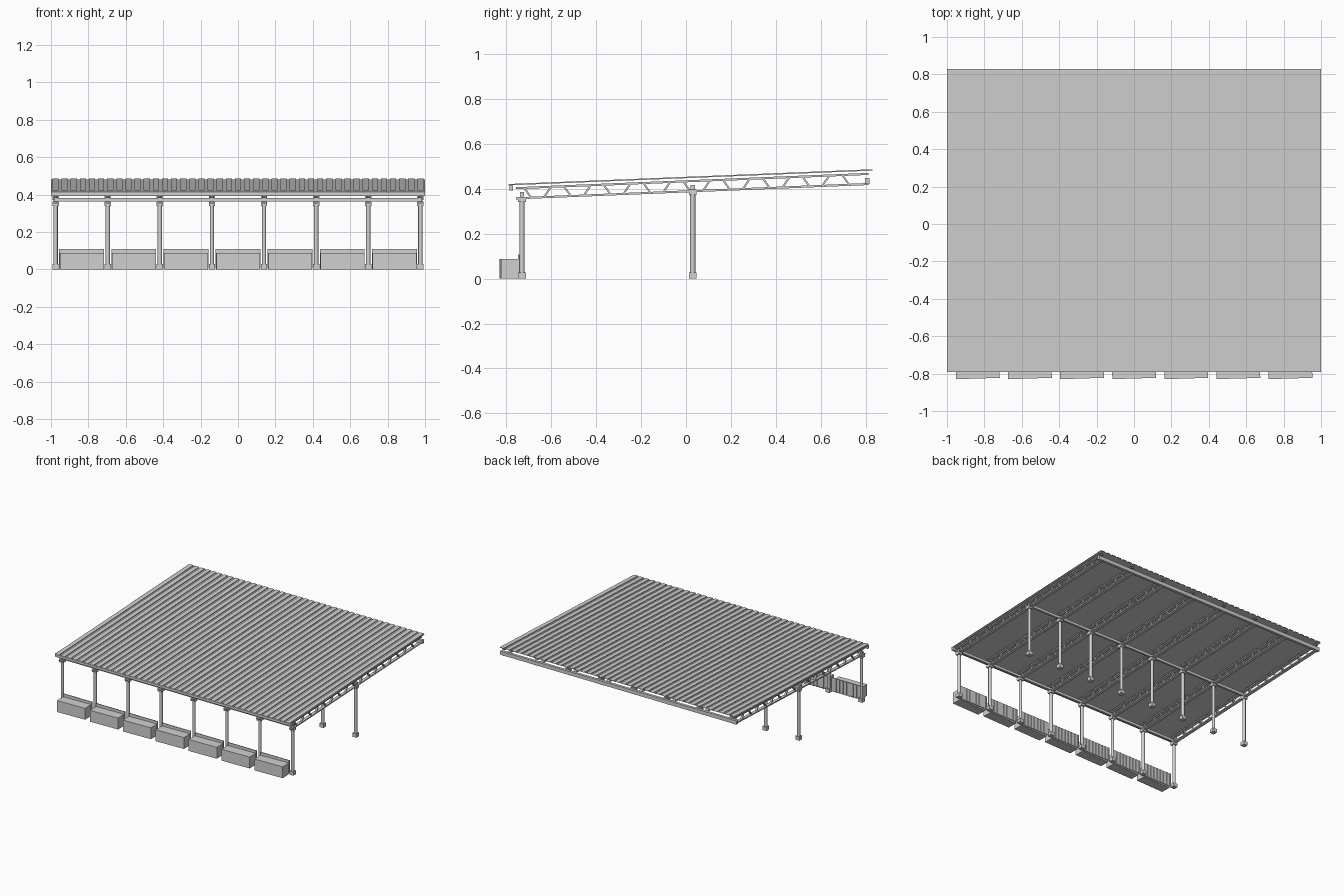
import bpy
import bmesh
import math
from mathutils import Vector, Matrix

if "Cube" in bpy.data.objects:
    bpy.data.objects.remove(bpy.data.objects["Cube"], do_unlink=True)

grey = bpy.data.materials.new("plain grey")
grey.use_nodes = True
colour = (0.64, 0.64, 0.64, 1)
grey.diffuse_color = colour
grey.node_tree.nodes["Principled BSDF"].inputs["Base Color"].default_value = colour

FRONT, BACK = -0.79, 0.83
POST_X = [-0.975 + i * 1.95 / 7 for i in range(8)]


def roof_z(y):
    return 0.415 + 0.0405 * (y - FRONT)


def finish(name, bm):
    mesh = bpy.data.meshes.new(name)
    bm.to_mesh(mesh)
    bm.free()
    mesh.materials.append(grey)
    obj = bpy.data.objects.new(name, mesh)
    bpy.context.collection.objects.link(obj)
    return obj


def box(bm, x0, x1, y0, y1, z0, z1):
    centre = Vector((x0 + x1, y0 + y1, z0 + z1)) / 2
    size = Matrix.Diagonal((x1 - x0, y1 - y0, z1 - z0, 1))
    bmesh.ops.create_cube(bm, size=1, matrix=Matrix.Translation(centre) @ size)


def block(bm, x, y, half, z0, z1):
    box(bm, x - half, x + half, y - half, y + half, z0, z1)


def bar(bm, a, b, width, depth):
    # square bar between two points that share the same x
    a, b = Vector(a), Vector(b)
    d = b - a
    turn = Matrix.Rotation(math.atan2(d.z, d.y), 4, 'X')
    size = Matrix.Diagonal((width, d.length, depth, 1))
    bmesh.ops.create_cube(bm, size=1, matrix=Matrix.Translation((a + b) / 2) @ turn @ size)


def slope_strip(bm, profile):
    # open strip along the roof slope, from a line of (x, height) points
    rows = [[bm.verts.new((x, y, roof_z(y) + h)) for x, h in profile] for y in (FRONT, BACK)]
    for i in range(len(profile) - 1):
        bm.faces.new((rows[0][i], rows[0][i + 1], rows[1][i + 1], rows[1][i]))


# Thin sloping roof sheet with raised straight-sided ribs
bm = bmesh.new()
slope_strip(bm, [(-1, 0), (1, 0)])
finish("roof_sheet", bm)
bm = bmesh.new()
ribs = 41
pitch = 2 / ribs
for i in range(ribs):
    x0 = -1 + (i + 0.16) * pitch
    x1 = x0 + 0.68 * pitch
    slope_strip(bm, [(x0, 0), (x0, 0.006), (x1, 0.006), (x1, 0)])
finish("roof_ribs", bm)

# Trusses: two chords and leaning web bars
y0, y1 = -0.757, 0.813
for n, x in enumerate(POST_X):
    bm = bmesh.new()
    for drop in (0.014, 0.059):
        bar(bm, (x, y0, roof_z(y0) - drop), (x, y1, roof_z(y1) - drop), 0.024, 0.009)
    for i in range(18):
        y = -0.705 + i * 0.0885
        lean = 0.015 if i % 2 else -0.015
        low, high = y - lean, y + lean
        if high < y1:
            bar(bm, (x, low, roof_z(low) - 0.058), (x, high, roof_z(high) - 0.015), 0.014, 0.008)
    finish(f"roof_truss_{n + 1}", bm)

# Two rows of round posts, with square bases and caps, and a beam along each row
for row, y, cap in (("front", -0.73, 0.34), ("middle", 0.03, 0.372)):
    for n, x in enumerate(POST_X):
        bm = bmesh.new()
        bmesh.ops.create_cone(bm, cap_ends=True, segments=16, radius1=0.0115, radius2=0.0115,
                              depth=cap, matrix=Matrix.Translation((x, y, cap / 2)))
        for face in bm.faces:
            face.smooth = len(face.verts) == 4
        block(bm, x, y, 0.017, 0, 0.028)
        block(bm, x, y, 0.017, cap, cap + 0.024)
        block(bm, x, y, 0.009, cap + 0.024, cap + 0.045)
        finish(f"{row}_post_{n + 1}", bm)
    bm = bmesh.new()
    box(bm, -0.985, 0.985, y - 0.008, y + 0.008, cap + 0.022, cap + 0.042)
    finish(f"{row}_beam", bm)

# Edge beams along the front and back of the roof
bm = bmesh.new()
box(bm, -1, 1, -0.785, -0.769, 0.393, 0.415)
finish("front_edge_beam", bm)
bm = bmesh.new()
box(bm, -1, 1, 0.797, 0.817, 0.42, 0.448)
finish("back_edge_beam", bm)

# Planter boxes between the front posts, each with a slatted back board
for i in range(7):
    x = (POST_X[i] + POST_X[i + 1]) / 2
    bm = bmesh.new()
    box(bm, -0.117, 0.117, -0.038, 0.038, 0, 0.087)
    planter = finish(f"planter_box_{i + 1}", bm)
    planter.location = (x, -0.788, 0)
    planter.rotation_euler.z = 0.03

    bm = bmesh.new()
    box(bm, x - 0.12, x + 0.12, -0.748, -0.743, 0.008, 0.108)
    for k in range(9):
        sx = x - 0.115 + k * 0.02875
        box(bm, sx - 0.005, sx + 0.005, -0.743, -0.738, 0.004, 0.106)
    finish(f"planter_back_board_{i + 1}", bm)
